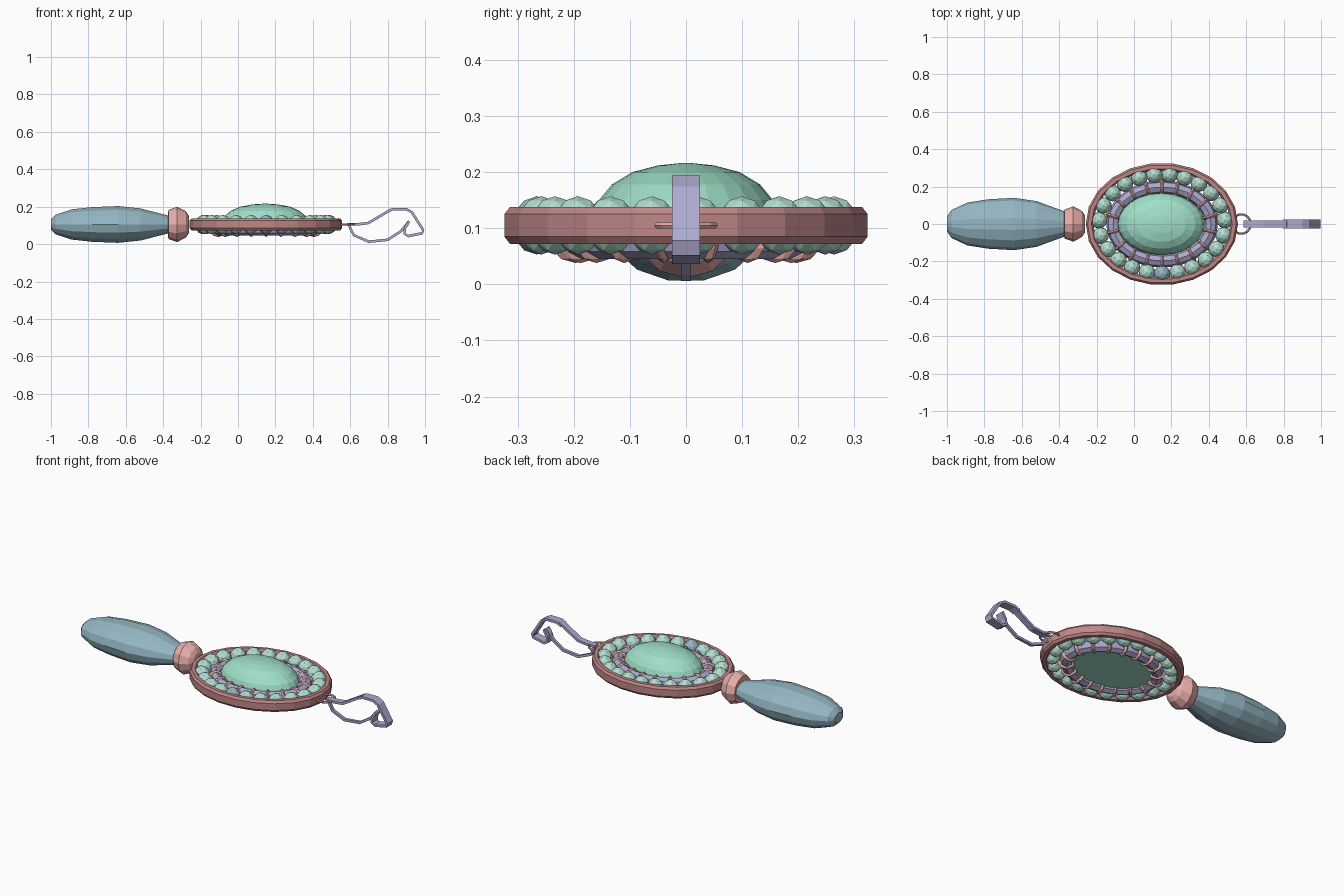
import bpy, bmesh, math
from mathutils import Vector, Matrix

if "Cube" in bpy.data.objects:
    bpy.data.objects.remove(bpy.data.objects["Cube"])

CX, CZ = 0.15, 0.105
TAU = 2 * math.pi


def mat(name, rgb):
    m = bpy.data.materials.new(name)
    m.diffuse_color = (*rgb, 1)
    m.use_nodes = True
    m.node_tree.nodes["Principled BSDF"].inputs["Base Color"].default_value = m.diffuse_color
    return m


TEAL = mat("pale_teal", (0.45, 0.72, 0.63))
GREEN = mat("gem_green", (0.35, 0.74, 0.58))
BLUE = mat("dusty_blue", (0.30, 0.47, 0.55))
ROSE = mat("rose", (0.80, 0.42, 0.40))
RED = mat("brick", (0.52, 0.24, 0.24))
LILAC = mat("lilac", (0.42, 0.40, 0.62))


def finish(name, bm, material):
    bmesh.ops.recalc_face_normals(bm, faces=bm.faces)
    me = bpy.data.meshes.new(name)
    bm.to_mesh(me)
    bm.free()
    me.materials.append(material)
    ob = bpy.data.objects.new(name, me)
    bpy.context.collection.objects.link(ob)
    return ob


def skin(name, rings, material, closed=False):
    """Bridge a list of equal-length vertex loops; cap the ends unless closed."""
    bm = bmesh.new()
    loops = [[bm.verts.new(p) for p in r] for r in rings]
    n = len(loops[0])
    for i in range(len(loops) - (0 if closed else 1)):
        a, b = loops[i], loops[(i + 1) % len(loops)]
        for j in range(n):
            k = (j + 1) % n
            bm.faces.new((a[j], a[k], b[k], b[j]))
    if not closed:
        bm.faces.new(loops[0])
        bm.faces.new(loops[-1])
    return finish(name, bm, material)


def lathe_x(name, profile, sides, sz, material):
    """Profile of (x, y radius); the z radius is scaled by sz."""
    return skin(name, [[(x, r * math.cos(TAU * j / sides), CZ + sz * r * math.sin(TAU * j / sides))
                        for j in range(sides)] for x, r in profile], material)


def oval_ring(name, rx, ry, section, segs, material, cx=CX):
    """Sweep (radial offset, z) section around an ellipse."""
    rings = []
    for i in range(segs):
        c, s = math.cos(TAU * i / segs), math.sin(TAU * i / segs)
        rings.append([(cx + (rx + d) * c, (ry + d) * s, z) for d, z in section])
    return skin(name, rings, material, True)


def strip(name, path, width, thick, material):
    """Rectangular bar following an (x, z) path."""
    pts = [Vector((x, 0, z)) for x, z in path]
    rings = []
    for i, p in enumerate(pts):
        t = (pts[min(i + 1, len(pts) - 1)] - pts[max(i - 1, 0)]).normalized()
        n = Vector((-t.z, 0, t.x)) * thick / 2
        w = Vector((0, width / 2, 0))
        rings.append([p + n + w, p + n - w, p - n - w, p - n + w])
    return skin(name, rings, material)


def even_angles(rx, ry, count, start):
    """Angles giving equal arc spacing on an ellipse."""
    steps = 1440
    acc, total = [0], 0
    for i in range(steps):
        a = start + TAU * (i + .5) / steps
        total += math.hypot(rx * math.sin(a), ry * math.cos(a))
        acc.append(total)
    out, i = [], 0
    for k in range(count):
        while acc[i] < total * k / count:
            i += 1
        out.append(start + TAU * i / steps)
    return out


# Drop and collar bead
lathe_x("drop_bead", [(-1, .04), (-.975, .075), (-.89, .115), (-.78, .132), (-.64, .14), (-.52, .122),
                      (-.42, .085), (-.35, .06)], 14, .72, BLUE)
lathe_x("collar_bead", [(-.376, .04), (-.372, .078), (-.325, .094), (-.278, .07), (-.262, .045)], 12, 1, ROSE)

# Outer oval rim
oval_ring("outer_rim", .385, .305,
          [(.012, .072), (.022, .085), (.022, .125), (.012, .138), (-.008, .138), (-.018, .125),
           (-.018, .085), (-.008, .072)], 22, RED, .149)

# Bead border, with one odd-coloured bead
for i, a in enumerate(even_angles(.338, .266, 23, -math.pi / 2)):
    bm = bmesh.new()
    bmesh.ops.create_icosphere(bm, subdivisions=2, radius=.05)
    bmesh.ops.scale(bm, vec=(.9, .9, 1.04), verts=bm.verts)
    bmesh.ops.translate(bm, vec=(CX + .338 * math.cos(a), .266 * math.sin(a), CZ), verts=bm.verts)
    finish("border_bead", bm, BLUE if i == 0 else TEAL)

# Inner tube wrapped by radial bars
oval_ring("inner_tube", .262, .197,
          [(.036 * math.cos(TAU * j / 8), .09 + .045 * math.sin(TAU * j / 8)) for j in range(8)], 36, LILAC)
for a in even_angles(.262, .197, 18, math.pi / 2):
    bm = bmesh.new()
    bmesh.ops.create_uvsphere(bm, u_segments=8, v_segments=6, radius=1)
    nrm = math.atan2(math.sin(a) / .197, math.cos(a) / .262)
    M = (Matrix.Translation((CX + .262 * math.cos(a), .197 * math.sin(a), .09))
         @ Matrix.Rotation(nrm, 4, 'Z') @ Matrix.Diagonal((.05, .015, .052, 1)))
    bmesh.ops.transform(bm, matrix=M, verts=bm.verts)
    finish("wrap_bar", bm, ROSE)

# Domed centre gem with flat underside
gem = [(1, .065), (1, .125), (.94, .15), (.80, .178), (.58, .2), (.30, .212), (.06, .216)]
skin("centre_gem", [[(.145 + .23 * k * math.cos(TAU * j / 24), .165 * k * math.sin(TAU * j / 24), z)
                     for j in range(24)] for k, z in gem], GREEN)

# Jump ring, ear lever and wire
oval_ring("jump_ring", .052, .052,
          [(.006 * math.cos(TAU * j / 6), CZ + .006 * math.sin(TAU * j / 6)) for j in range(6)], 14, ROSE, .573)
strip("lever_stem", [(.585, .105), (.64, .106), (.695, .112), (.76, .15), (.82, .186)], .036, .014, LILAC)
strip("ear_lever", [(.80, .174), (.83, .187), (.90, .187), (.93, .17), (.99, .075), (.985, .058), (.91, .043),
                    (.89, .055), (.893, .085), (.915, .122)], .05, .014, LILAC)
strip("ear_wire", [(.595, .105), (.60, .085), (.62, .047), (.70, .013), (.80, .023), (.87, .068), (.915, .122)],
      .017, .014, LILAC)
